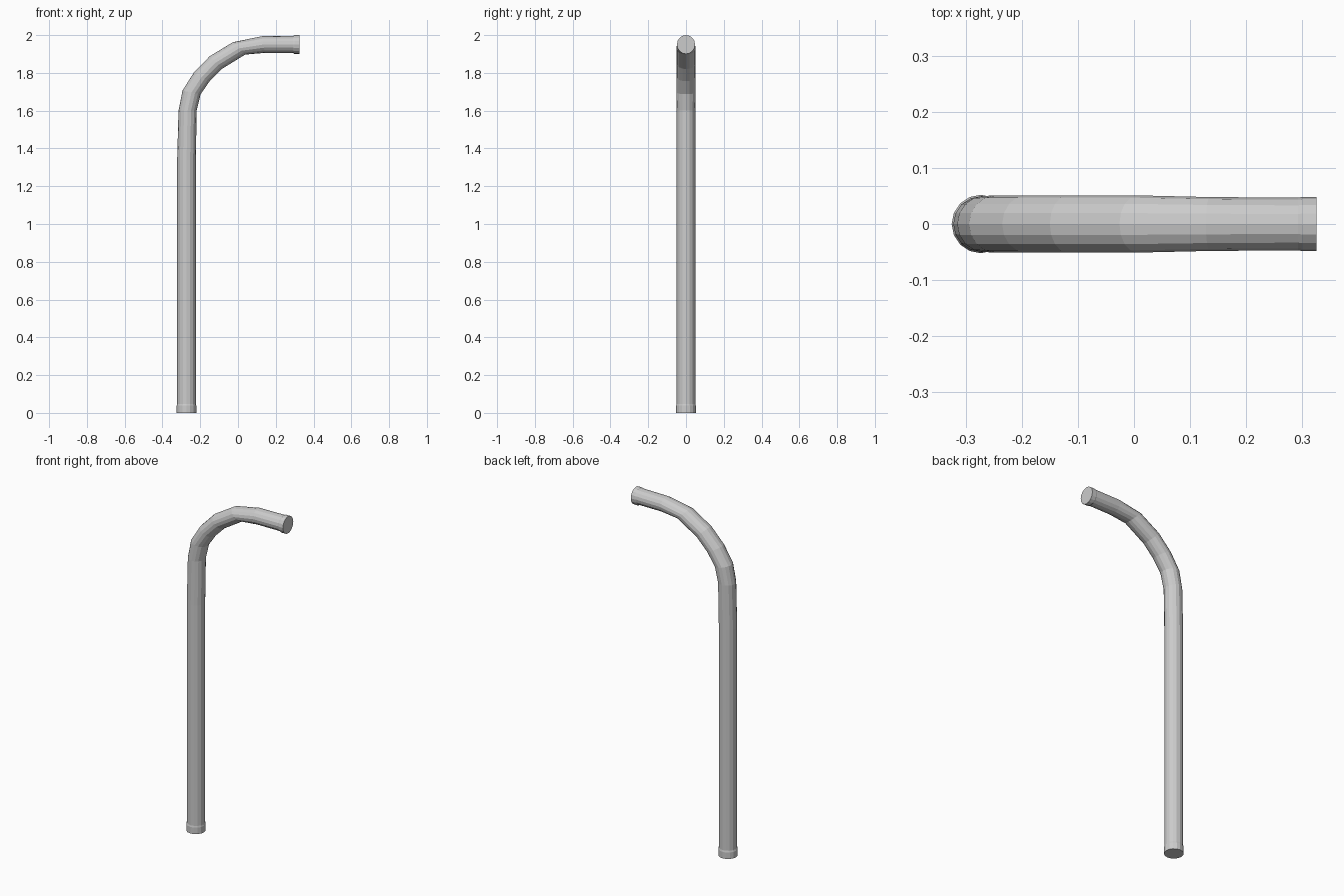
import bpy, bmesh, math
from mathutils import Vector

if "Cube" in bpy.data.objects:
    bpy.data.objects.remove(bpy.data.objects["Cube"])

SIDES = 16


def tube(name, rings):
    """Capped tube; each ring = (outer x, outer z, inner x, inner z, half width in y)."""
    bm = bmesh.new()
    loops = []
    for ox, oz, ix, iz, ry in rings:
        outer, inner = Vector((ox, 0, oz)), Vector((ix, 0, iz))
        mid, half = (outer + inner) / 2, (outer - inner) / 2
        loop = []
        for i in range(SIDES):
            a = 2 * math.pi * i / SIDES
            loop.append(bm.verts.new(mid + half * math.cos(a) + Vector((0, ry * math.sin(a), 0))))
        loops.append(loop)
    for a, b in zip(loops, loops[1:]):
        for i in range(SIDES):
            j = (i + 1) % SIDES
            bm.faces.new((a[i], a[j], b[j], b[i]))
    bm.faces.new(loops[0])
    bm.faces.new(loops[-1])
    bmesh.ops.recalc_face_normals(bm, faces=bm.faces)
    mesh = bpy.data.meshes.new(name)
    bm.to_mesh(mesh)
    bm.free()
    obj = bpy.data.objects.new(name, mesh)
    bpy.context.collection.objects.link(obj)
    return obj


# Bent pipe: foot collar, upright, sweeping bend, horizontal outlet with a small lip
tube("bent_pipe", [
    (-0.325, 0.00, -0.221, 0.00, 0.052),
    (-0.325, 0.038, -0.221, 0.038, 0.052),
    (-0.322, 0.047, -0.223, 0.047, 0.0495),
    (-0.322, 1.34, -0.223, 1.34, 0.0495),
    (-0.315, 1.60, -0.219, 1.60, 0.050),
    (-0.294, 1.706, -0.198, 1.687, 0.051),
    (-0.235, 1.80, -0.150, 1.756, 0.051),
    (-0.150, 1.888, -0.087, 1.820, 0.051),
    (-0.026, 1.963, 0.038, 1.897, 0.051),
    (0.128, 1.994, 0.142, 1.906, 0.048),
    (0.292, 1.996, 0.292, 1.906, 0.047),
    (0.299, 2.00, 0.299, 1.900, 0.048),
    (0.325, 2.00, 0.325, 1.900, 0.048),
])
